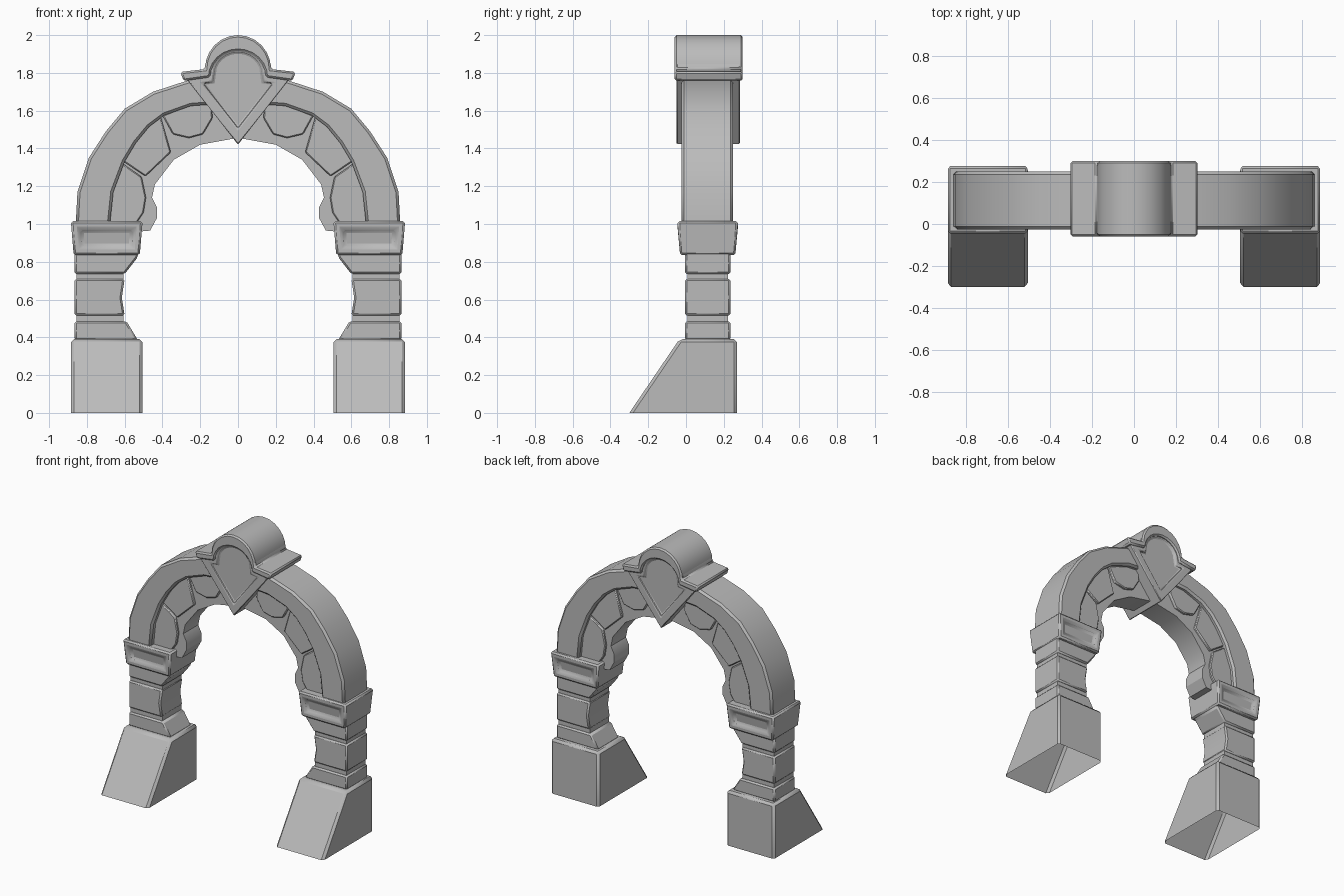
import bpy, bmesh, math
from mathutils import Vector

cube = bpy.data.objects.get("Cube")
if cube:
    bpy.data.objects.remove(cube, do_unlink=True)

stone = bpy.data.materials.new("grey_stone")
stone.use_nodes = True
COLOUR = (0.5, 0.5, 0.5, 1)
stone.diffuse_color = COLOUR
stone.node_tree.nodes["Principled BSDF"].inputs["Base Color"].default_value = COLOUR

MID = 0.115  # depth of the centre plane of the arch


def prism(name, profile, lo, hi, axis="y", bevel=0.01, inset=None,
          mirror=True, open_base=False, flare=1.0):
    """Extrude a profile along an axis; optionally recess both end faces."""
    bm = bmesh.new()
    place = (lambda u, v, d: Vector((u, d, v))) if axis == "y" else (lambda u, v, d: Vector((d, u, v)))
    rings = [[bm.verts.new(place(u, v, d)) for u, v in profile] for d in (lo, hi)]
    ends = [bm.faces.new(r) for r in rings]
    n = len(profile)
    for i in range(n):
        j = (i + 1) % n
        bm.faces.new((rings[0][i], rings[0][j], rings[1][j], rings[1][i]))
    bmesh.ops.recalc_face_normals(bm, faces=bm.faces[:])
    if inset:
        width, depth = inset
        bmesh.ops.inset_region(bm, faces=ends, thickness=width, use_even_offset=True)
        bmesh.ops.inset_region(bm, faces=ends, thickness=depth * 0.6, depth=-depth,
                               use_even_offset=True)
    if open_base:
        bm.normal_update()
        bmesh.ops.delete(bm, geom=[f for f in bm.faces if f.normal.z < -0.9],
                         context="FACES_ONLY")
    if flare != 1.0:
        middle = sum(v for _, v in profile) / n
        for v in bm.verts:
            if v.co.z < middle:
                v.co.y = MID + (v.co.y - MID) * flare
    mesh = bpy.data.meshes.new(name)
    bm.to_mesh(mesh)
    bm.free()
    mesh.materials.append(stone)
    ob = bpy.data.objects.new(name, mesh)
    bpy.context.collection.objects.link(ob)
    if bevel:
        mod = ob.modifiers.new("Bevel", "BEVEL")
        mod.width = bevel
        mod.segments = 1
        mod.limit_method = "ANGLE"
        mod.angle_limit = math.radians(32)
    if mirror:
        ob.modifiers.new("Mirror", "MIRROR").use_clip = False
    bpy.ops.object.select_all(action="DESELECT")
    ob.select_set(True)
    bpy.context.view_layer.objects.active = ob
    bpy.ops.object.shade_smooth_by_angle(angle=math.radians(28))
    return ob


def box(x0, x1, z0, z1):
    return [(x0, z0), (x1, z0), (x1, z1), (x0, z1)]


def half_arc(rx, rz, z, steps=12):
    return [(rx * math.cos(math.pi * i / steps), z + rz * math.sin(math.pi * i / steps))
            for i in range(steps + 1)]


# Sloped buttress bases, open underneath
prism("base", [(-0.30, 0), (0.27, 0), (0.27, 0.39), (-0.035, 0.39)], 0.505, 0.885,
      axis="x", bevel=0.016, open_base=True)

# Pillar blocks separated by narrow necks
prism("lower_pillar_block", [(0.53, 0.385), (0.865, 0.385), (0.865, 0.485), (0.59, 0.485)], -0.005, 0.235)
prism("lower_neck", box(0.605, 0.855, 0.47, 0.53), 0.007, 0.223, bevel=0)
prism("middle_pillar_block", [(0.60, 0.515), (0.865, 0.515), (0.865, 0.71), (0.60, 0.71), (0.615, 0.61)],
      -0.005, 0.235)
prism("upper_neck", box(0.605, 0.855, 0.70, 0.75), 0.007, 0.223, bevel=0)
prism("upper_pillar_block", [(0.60, 0.735), (0.865, 0.735), (0.865, 0.85), (0.53, 0.85), (0.53, 0.825)],
      -0.005, 0.235)

# Capitals with a recessed panel front and back
prism("capital", [(0.52, 0.835), (0.87, 0.835), (0.885, 1.015), (0.505, 1.015)], -0.045, 0.275,
      bevel=0.012, inset=(0.04, 0.02), flare=0.92)

# Outer arch band
outer = [(0.86, 0.98), (0.85, 1.17), (0.79, 1.35), (0.70, 1.49), (0.60, 1.61),
         (0.45, 1.70), (0.25, 1.765), (-0.02, 1.80)]
inner = [(0.68, 0.98), (0.66, 1.17), (0.60, 1.33), (0.54, 1.43), (0.47, 1.515),
         (0.39, 1.575), (0.25, 1.625), (-0.02, 1.645)]
prism("arch_band", outer + inner[::-1], -0.025, 0.25, bevel=0.014)

# Recessed inner ring with a wavy underside
soffit = [(0.52, 0.96), (0.465, 0.965), (0.43, 1.03), (0.43, 1.09), (0.455, 1.14),
          (0.44, 1.21), (0.34, 1.34), (0.20, 1.42), (-0.02, 1.46)]
prism("inner_ring", soffit + [(x + 0.02, z + 0.02) for x, z in inner[::-1]], 0.03, 0.20, bevel=0)

# Raised stones on both faces of the inner ring
stones = [
    [(0.69, 1.0), (0.67, 1.17), (0.618, 1.325), (0.51, 1.25), (0.487, 1.14), (0.50, 1.06), (0.54, 1.0)],
    [(0.612, 1.335), (0.55, 1.44), (0.48, 1.525), (0.41, 1.57), (0.355, 1.38), (0.49, 1.252)],
    [(0.40, 1.575), (0.25, 1.635), (0.14, 1.64), (0.135, 1.56), (0.185, 1.475), (0.26, 1.455), (0.345, 1.475)],
]
for profile in stones:
    prism("inner_stone", profile, 0.012, 0.218, bevel=0.006)

# Keystone wedge with a recessed panel, and its arched cap moulding
wedge = half_arc(0.18, 0.165, 1.80) + [(-0.285, 1.785), (0, 1.42), (0.285, 1.785)]
prism("keystone", wedge, -0.05, 0.285, bevel=0.005, inset=(0.05, 0.014), mirror=False)
cap = ([(0.305, 1.805)] + half_arc(0.175, 0.18, 1.82) + [(-0.305, 1.805), (-0.288, 1.757)]
       + half_arc(0.147, 0.14, 1.777)[::-1] + [(0.288, 1.757)])
prism("keystone_cap", cap, -0.06, 0.30, bevel=0.01, mirror=False)
